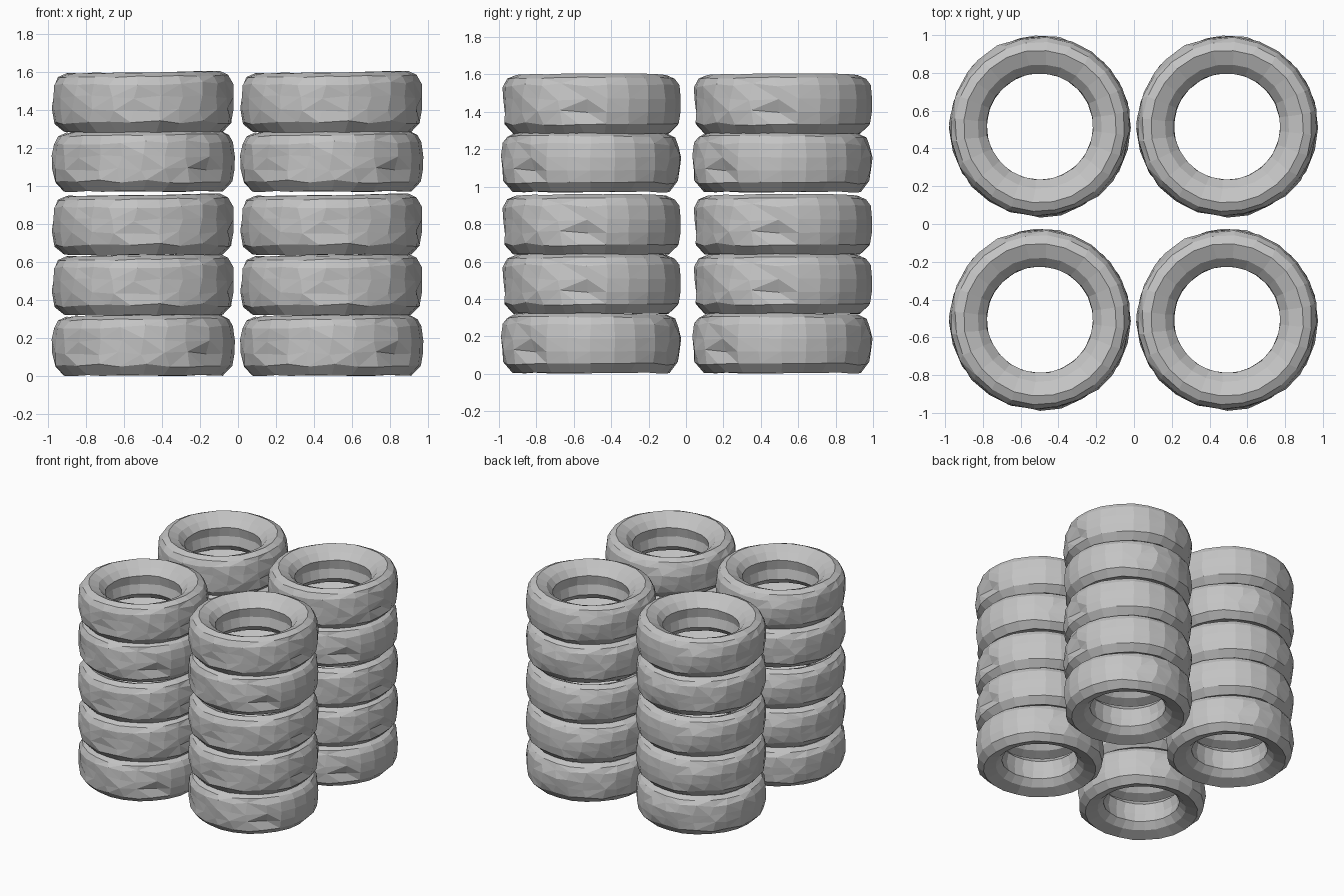
import bpy, bmesh, math, random

cube = bpy.data.objects.get("Cube")
if cube:
    bpy.data.objects.remove(cube, do_unlink=True)

random.seed(7)
SEGMENTS = 24

rubber = bpy.data.materials.new("worn_grey_rubber")
rubber.use_nodes = True
rubber.diffuse_color = (0.55, 0.55, 0.55, 1)
rubber.node_tree.nodes["Principled BSDF"].inputs["Base Color"].default_value = (0.55, 0.55, 0.55, 1)

# Closed tyre cross-section: radius, height; the tread rows come first
PROFILE = [(0.47, 0.055), (0.48, 0.12), (0.482, 0.19), (0.473, 0.26),
           (0.45, 0.297), (0.405, 0.317), (0.33, 0.285), (0.283, 0.235),
           (0.298, 0.16), (0.283, 0.085), (0.33, 0.035), (0.42, 0.004)]
TREAD_ROWS = 4


def angle_gap(a, b):
    return abs((a - b + 180) % 360 - 180)


def wear(angle, row):
    """Depth of the worn patch, gouge and notch at a point of the tread."""
    depth = 0
    if angle_gap(angle, -118) < 20 and row in (1, 2):
        depth += 0.012
    if angle_gap(angle, -45) < 8 and row == 1:
        depth += 0.028
    if angle_gap(angle, -60) < 8 and row == 3:
        depth += 0.018
    return depth


def tyre_mesh():
    bm = bmesh.new()
    rings = []
    for s in range(SEGMENTS):
        base = 360 * s / SEGMENTS
        # The smooth quarter of the tread faces roughly +x
        rough = 0.25 if angle_gap(base, 10) < 45 else 1
        ring = []
        for row, (r, z) in enumerate(PROFILE):
            tread = row < TREAD_ROWS
            amount = rough if tread else 0.3
            angle = base + random.uniform(-3, 3) * amount
            radius = r + random.uniform(-0.008, 0.004) * amount
            if tread:
                radius -= wear(base, row)
            height = z + random.uniform(-0.01, 0.01) * amount
            a = math.radians(angle)
            # Gentle sag across the upper shoulder
            if z > 0.2:
                height += 0.006 * math.cos(a + 0.5)
            ring.append(bm.verts.new((radius * math.cos(a), radius * math.sin(a), max(height, 0))))
        rings.append(ring)
    torn = []
    n = len(PROFILE)
    for s in range(SEGMENTS):
        here, after = rings[s], rings[(s + 1) % SEGMENTS]
        for k in range(n):
            m = (k + 1) % n
            face = bm.faces.new((here[k], after[k], after[m], here[m]))
            if k < TREAD_ROWS:
                torn.append(face)
    bmesh.ops.triangulate(bm, faces=torn)
    bmesh.ops.recalc_face_normals(bm, faces=bm.faces[:])
    mesh = bpy.data.meshes.new("tyre")
    bm.to_mesh(mesh)
    bm.free()
    mesh.materials.append(rubber)
    return mesh


# Four stacks of five tyres, some turned about the stack axis
tyre = tyre_mesh()
LAYERS = [(0, 0), (0.318, 40), (0.635, 40), (0.968, 0), (1.28, 40)]
for side, x in (("right", -0.498), ("left", 0.493)):
    for end, y in (("front", -0.507), ("back", 0.516)):
        for level, (z, turn) in enumerate(LAYERS, 1):
            obj = bpy.data.objects.new(f"tyre_{end}_{side}_{level}", tyre)
            obj.location = (x, y, z)
            obj.rotation_euler.z = math.radians(turn)
            bpy.context.collection.objects.link(obj)
